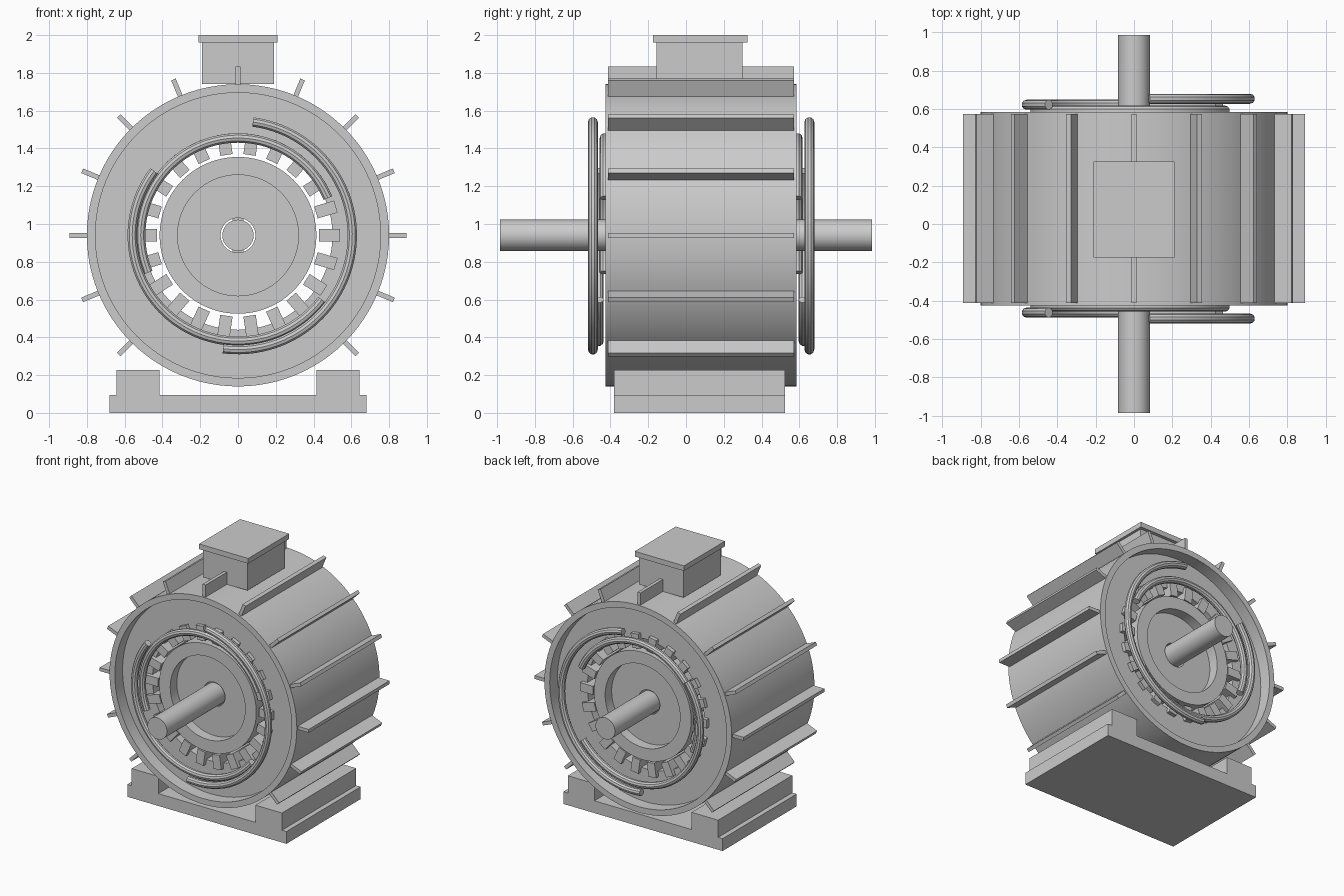
import bpy, bmesh, math
from mathutils import Matrix, Vector

if "Cube" in bpy.data.objects:
    bpy.data.objects.remove(bpy.data.objects["Cube"])

ZC = 0.94    # height of the motor axis
YC = 0.08    # middle of the housing along y


def finish(name, bm, smooth=False):
    bmesh.ops.recalc_face_normals(bm, faces=bm.faces)
    me = bpy.data.meshes.new(name)
    bm.to_mesh(me)
    bm.free()
    ob = bpy.data.objects.new(name, me)
    bpy.context.collection.objects.link(ob)
    if smooth:
        shade(ob)
    return ob


def shade(ob):
    bpy.ops.object.select_all(action='DESELECT')
    ob.select_set(True)
    bpy.context.view_layer.objects.active = ob
    bpy.ops.object.shade_smooth_by_angle(angle=math.radians(30))


def add_box(bm, lo, hi, mat=Matrix.Identity(4)):
    lo, hi = Vector(lo), Vector(hi)
    m = mat @ Matrix.Translation((lo + hi) / 2) @ Matrix.Diagonal((*(hi - lo), 1))
    bmesh.ops.create_cube(bm, size=1, matrix=m)


def box(name, lo, hi):
    bm = bmesh.new()
    add_box(bm, lo, hi)
    return finish(name, bm)


def lathe(name, profile, n=96):
    """Closed (radius, y) profile turned about the motor axis."""
    bm = bmesh.new()
    rings = []
    for r, y in profile:
        rings.append([bm.verts.new((r * math.cos(2 * math.pi * i / n), y,
                                    ZC + r * math.sin(2 * math.pi * i / n))) for i in range(n)])
    for a, b in zip(rings, rings[1:] + rings[:1]):
        for i in range(n):
            j = (i + 1) % n
            bm.faces.new((a[i], a[j], b[j], b[i]))
    return finish(name, bm, True)


def tube(name, ro, ri, half):
    return lathe(name, [(ro, YC - half), (ro, YC + half), (ri, YC + half), (ri, YC - half)])


def radial_boxes(name, angles, r0, r1, width, half):
    bm = bmesh.new()
    for a in angles:
        m = Matrix.Translation((0, YC, ZC)) @ Matrix.Rotation(-math.radians(a), 4, 'Y')
        add_box(bm, (r0, -half, -width / 2), (r1, half, width / 2), m)
    return finish(name, bm)


def coil(name, radius, y, start, tube_r=0.026, span=180, n=64):
    cu = bpy.data.curves.new(name, 'CURVE')
    cu.dimensions = '3D'
    cu.bevel_depth = tube_r
    cu.bevel_resolution = 3
    cu.use_fill_caps = True
    sp = cu.splines.new('POLY')
    sp.points.add(n)
    for i, p in enumerate(sp.points):
        a = math.radians(start + span * i / n)
        p.co = (radius * math.cos(a), y, ZC + radius * math.sin(a), 1)
    ob = bpy.data.objects.new(name, cu)
    bpy.context.collection.objects.link(ob)
    bpy.ops.object.select_all(action='DESELECT')
    ob.select_set(True)
    bpy.context.view_layer.objects.active = ob
    bpy.ops.object.convert(target='MESH')
    shade(bpy.context.object)


# Housing shell and cooling fins
tube("housing", 0.80, 0.755, 0.505)
radial_boxes("cooling_fins", [-45 + 22.5 * i for i in range(13)], 0.79, 0.893, 0.026, 0.493)

# Stator core and its teeth
tube("stator_core", 0.755, 0.50, 0.41)
radial_boxes("stator_teeth", [360 / 22 * i for i in range(22)], 0.43, 0.54, 0.066, 0.44)

# Rotor with raised end rings and a bore for the shaft
F, D = 0.45, 0.37
lathe("rotor", [(0.415, YC - F), (0.415, YC + F), (0.32, YC + F), (0.32, YC + D),
                (0.092, YC + D), (0.092, YC - D), (0.32, YC - D), (0.32, YC - F)])

# Shaft and the keys holding it in the bore
bm = bmesh.new()
bmesh.ops.create_cone(bm, cap_ends=True, segments=32, radius1=0.083, radius2=0.083, depth=1.97,
                      matrix=Matrix.Translation((0, 0, ZC)) @ Matrix.Rotation(math.pi / 2, 4, 'X'))
finish("shaft", bm, True)
radial_boxes("shaft_keys", [90, 270], 0.07, 0.092, 0.06, 0.36)

# Three phase windings on each end
for end, s in (("front", -1), ("back", 1)):
    for k in range(3):
        coil(f"{end}_winding_{k + 1}", 0.515 + 0.045 * k, YC + s * (0.511 + 0.031 * k), 22.5 + 120 * k)

# Base plate and feet
box("base_plate", (-0.68, -0.38, 0), (0.68, 0.525, 0.095))
box("left_foot", (-0.642, -0.38, 0.095), (-0.415, 0.525, 0.228))
box("right_foot", (0.415, -0.38, 0.095), (0.642, 0.525, 0.228))

# Terminal box and lid
box("terminal_box", (-0.19, -0.155, 1.74), (0.19, 0.30, 1.96))
box("terminal_box_lid", (-0.21, -0.175, 1.96), (0.21, 0.325, 2.0))
